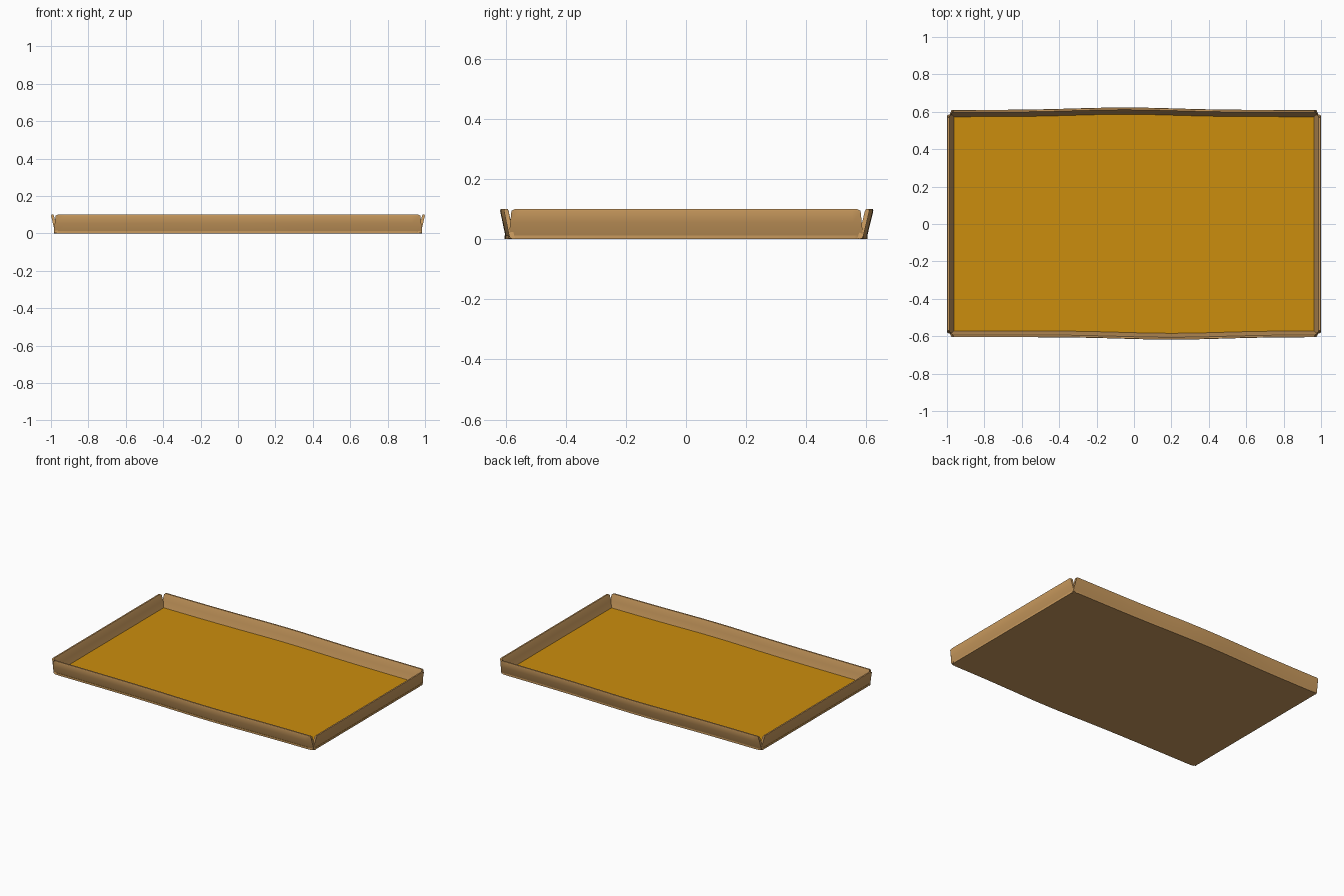
import bpy, bmesh, math
from mathutils import Vector

cube = bpy.data.objects.get("Cube")
if cube:
    bpy.data.objects.remove(cube)

HEIGHT, THICK = 0.1, 0.013


def make_material(name, rgb):
    mat = bpy.data.materials.new(name)
    mat.use_nodes = True
    mat.diffuse_color = (*rgb, 1)
    mat.node_tree.nodes["Principled BSDF"].inputs["Base Color"].default_value = (*rgb, 1)
    return mat


tan = make_material("cardboard tan", (0.58, 0.32, 0.11))
gold = make_material("golden lining", (0.6, 0.27, 0.004))


def finish(name, bm, mats):
    bmesh.ops.recalc_face_normals(bm, faces=bm.faces)
    mesh = bpy.data.meshes.new(name)
    bm.to_mesh(mesh)
    bm.free()
    obj = bpy.data.objects.new(name, mesh)
    bpy.context.collection.objects.link(obj)
    for mat in mats:
        mesh.materials.append(mat)
    bpy.ops.object.select_all(action="DESELECT")
    bpy.context.view_layer.objects.active = obj
    obj.select_set(True)
    bpy.ops.object.shade_smooth_by_angle(angle=math.radians(35))
    return obj


def bulge(x, centre):
    """Gentle outward bow of the long sides."""
    return 0.013 * math.exp(-((x - centre) / 0.38) ** 2)


# Floor: rounded, slightly bowed sheet, gold on its upper face
def make_floor():
    bm = bmesh.new()
    hx, hy, r = 0.982, 0.59, 0.03
    outline = []
    for sx, sy in ((1, 1), (-1, 1), (-1, -1), (1, -1)):
        arc = [(sx * (hx - r + r * math.cos(a)), sy * (hy - r + r * math.sin(a)))
               for a in (i * math.pi / 8 for i in range(5))]
        if sx * sy < 0:
            arc.reverse()
        outline += arc
        if sx == sy:
            xs = [sy * (0.9 - 0.1 * i) for i in range(19)]
            outline += [(x, sy * (hy + bulge(x, -0.05 if sy > 0 else 0.2))) for x in xs]
    face = bm.faces.new([bm.verts.new((x, y, 0)) for x, y in outline])
    top = bmesh.ops.extrude_face_region(bm, geom=[face])["geom"]
    bmesh.ops.translate(bm, verts=[v for v in top if isinstance(v, bmesh.types.BMVert)],
                        vec=(0, 0, THICK))
    bm.normal_update()
    for f in bm.faces:
        f.material_index = int(f.calc_center_median().z > THICK * 0.9)
    finish("tray_floor", bm, [tan, gold])


# Wall: leaning flap with a rounded foot and clipped upper corners
def make_wall(name, half, base, lean, angle, bow=None):
    outer = [(-0.015, 0), (-0.004, 0.003), (0, 0.012), (lean * 0.5, 0.055),
             (lean * 0.95, HEIGHT - 0.006), (lean - 0.003, HEIGHT)]
    inner = [(lean - THICK, HEIGHT), (lean - THICK - 0.003, HEIGHT - 0.006),
             (lean * 0.5 - THICK - 0.002, 0.055), (-THICK - 0.004, 0.012), (-0.02, 0.004)]
    section = outer + inner
    bm = bmesh.new()
    steps = 40
    rings = []
    for i in range(steps + 1):
        t = 2 * i / steps - 1
        ring = []
        for out, z in section:
            clip = 0.01 * z / HEIGHT + (0.01 if z > HEIGHT - 0.003 else 0)
            x = t * (half - clip)
            extra = bulge(x, bow) if bow is not None else 0
            ring.append(bm.verts.new((x, -base - out - extra, z)))
        rings.append(ring)
    n = len(section)
    for a, b in zip(rings, rings[1:]):
        for j in range(n):
            k = (j + 1) % n
            bm.faces.new((a[j], a[k], b[k], b[j]))
    bm.faces.new(rings[0])
    bm.faces.new(rings[-1])
    c, s = round(math.cos(angle)), round(math.sin(angle))
    for v in bm.verts:
        v.co = Vector((c * v.co.x - s * v.co.y, s * v.co.x + c * v.co.y, v.co.z))
    finish(name, bm, [tan])


make_floor()
make_wall("front_wall", 0.985, 0.588, 0.018, 0, 0.2)
make_wall("back_wall", 0.985, 0.59, 0.021, math.pi, 0.05)
make_wall("left_wall", 0.59, 0.98, 0.02, math.pi / 2)
make_wall("right_wall", 0.59, 0.98, 0.02, -math.pi / 2)
